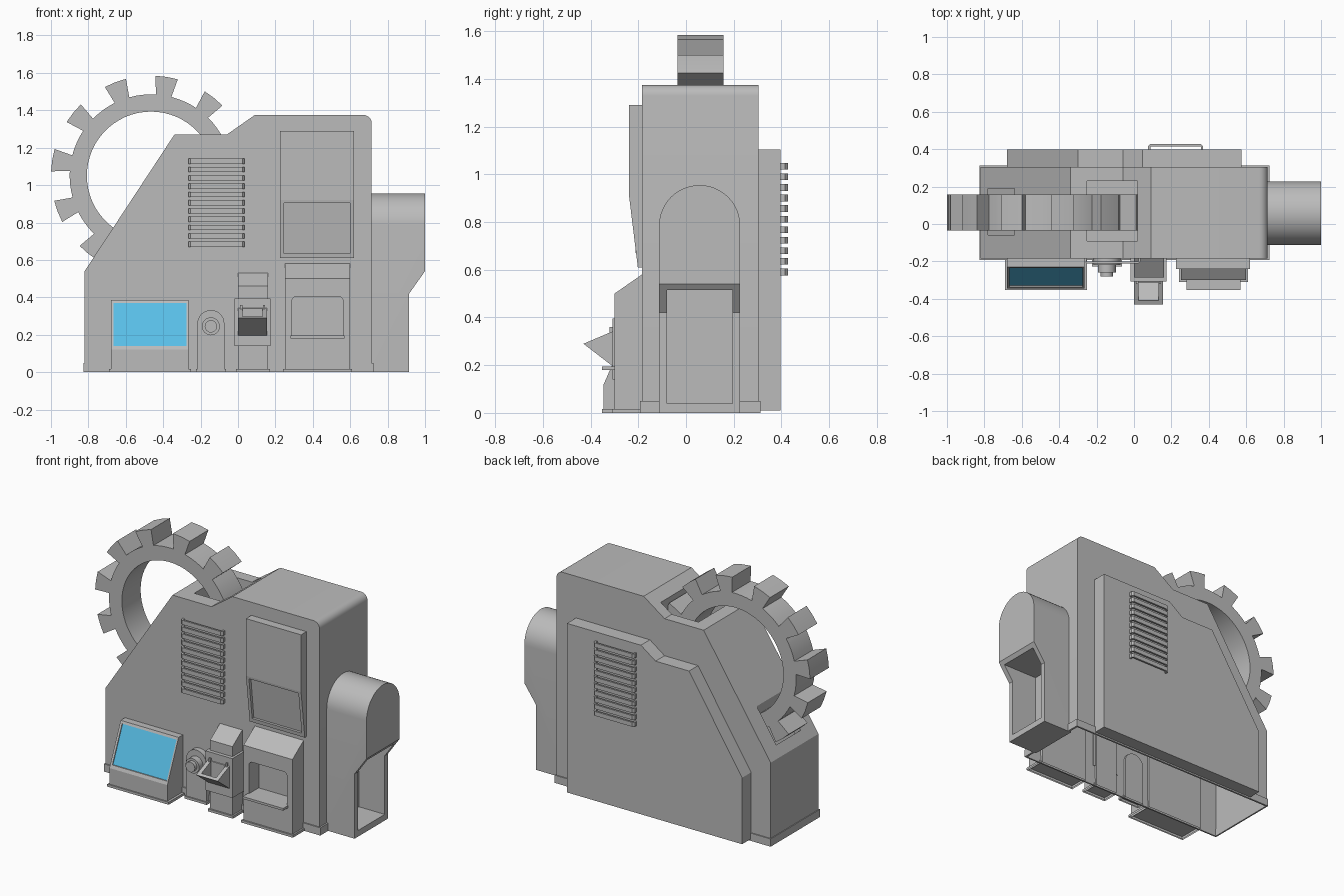
import bpy, bmesh, math
from mathutils import Vector

cube = bpy.data.objects.get("Cube")
if cube:
    bpy.data.objects.remove(cube)


def material(name, rgb):
    m = bpy.data.materials.new(name)
    m.use_nodes = True
    m.diffuse_color = (*rgb, 1)
    m.node_tree.nodes["Principled BSDF"].inputs["Base Color"].default_value = (*rgb, 1)
    return m


GREY = material("casing grey", (0.5, 0.5, 0.5))
BLUE = material("screen blue", (0.1, 0.52, 0.8))


def prism(name, pts, a, b, axis="y", mat=GREY):
    """Extrude a 2D outline from a to b; outline is yz for x, xz for y, xy for z."""
    place = {"x": lambda p, t: (t, p[0], p[1]),
             "y": lambda p, t: (p[0], t, p[1]),
             "z": lambda p, t: (p[0], p[1], t)}[axis]
    bm = bmesh.new()
    face = bm.faces.new([bm.verts.new(place(p, a)) for p in pts])
    ext = bmesh.ops.extrude_face_region(bm, geom=[face])
    moved = [v for v in ext["geom"] if isinstance(v, bmesh.types.BMVert)]
    bmesh.ops.translate(bm, verts=moved, vec=Vector(place((0, 0), b - a)))
    bmesh.ops.recalc_face_normals(bm, faces=bm.faces)
    mesh = bpy.data.meshes.new(name)
    bm.to_mesh(mesh)
    bm.free()
    mesh.materials.append(mat)
    ob = bpy.data.objects.new(name, mesh)
    bpy.context.collection.objects.link(ob)
    return ob


def box(name, x0, x1, y0, y1, z0, z1):
    return prism(name, [(x0, z0), (x1, z0), (x1, z1), (x0, z1)], y0, y1)


def arc(cx, cz, r, start, end, n):
    steps = [math.radians(start + (end - start) * i / n) for i in range(n + 1)]
    return [(cx + r * math.cos(t), cz + r * math.sin(t)) for t in steps]


def cut(ob, cutter):
    """Subtract the cutter for good and remove it."""
    mod = ob.modifiers.new("cut", "BOOLEAN")
    mod.object, mod.operation, mod.solver = cutter, "DIFFERENCE", "EXACT"
    dg = bpy.context.evaluated_depsgraph_get()
    mesh = bpy.data.meshes.new_from_object(ob.evaluated_get(dg))
    ob.modifiers.clear()
    ob.data = mesh
    bpy.data.objects.remove(cutter)


def open_bottom(ob):
    bm = bmesh.new()
    bm.from_mesh(ob.data)
    low = [f for f in bm.faces if f.normal.z < -0.9 and f.calc_center_median().z < 0.001]
    bmesh.ops.delete(bm, geom=low, context="FACES")
    bm.to_mesh(ob.data)
    bm.free()


def smooth(ob):
    bpy.ops.object.select_all(action="DESELECT")
    ob.select_set(True)
    bpy.context.view_layer.objects.active = ob
    bpy.ops.object.shade_smooth_by_angle(angle=math.radians(25))


# Main casing, hollow below, with two slots for the gear
body = prism("body", [(-0.82, 0), (-0.82, 0.54), (-0.34, 1.27), (-0.06, 1.27), (0.09, 1.375)]
             + arc(0.67, 1.33, 0.045, 90, 0, 6) + [(0.715, 0)], -0.185, 0.305)
cut(body, box("slot", -0.25, 0.02, -0.09, 0.23, 1.17, 1.5))
cut(body, prism("slot", [(-0.78, 0.5), (-0.64, 0.72), (-0.64, 0.95), (-0.78, 0.95)], -0.06, 0.19))
open_bottom(body)
smooth(body)

# Skirt around the foot of the casing
box("skirt_front", -0.825, 0.725, -0.193, -0.183, 0, 0.05)
box("skirt_back", -0.825, 0.725, 0.3, 0.312, 0, 0.05)
box("skirt_right", -0.825, -0.815, -0.19, 0.31, 0, 0.05)
box("skirt_left", 0.712, 0.725, -0.19, 0.31, 0, 0.05)

# Back cover
prism("back_cover", [(-0.68, 0.01), (-0.68, 0.44), (-0.3, 1.03), (-0.06, 1.03), (0.045, 1.105),
                     (0.575, 1.105), (0.575, 0.01)], 0.29, 0.397)

# Gear, trimmed where it would run on inside the casing
GX, GZ = -0.465, 1.05
outline = []
for k in range(12):
    mid = 21 + 30 * k
    outline += arc(GX, GZ, 0.435, mid - 20, mid - 5.5, 3)
    outline += arc(GX, GZ, 0.535, mid - 6.5, mid + 6.5, 2)
    outline += arc(GX, GZ, 0.435, mid + 5.5, mid + 8, 1)
gear = prism("gear", outline, -0.035, 0.157)
cut(gear, prism("bore", arc(GX, GZ, 0.343, 0, 354, 59), -0.2, 0.3))
cut(gear, prism("trim", [(-0.9, 0.28), (-0.34, 1.13), (0.2, 1.13), (0.2, 0.28)], -0.2, 0.3))
smooth(gear)


# Vent slats: flat bars with legs bent back to the wall
def vent(name, x0, x1, wall, out, z0):
    d = 0.012 if out > 0 else -0.012
    tip, t, c = wall + out, 0.012, 0.012
    pts = [(x0, wall), (x0, tip - d), (x0 + c, tip), (x1 - c, tip), (x1, tip - d), (x1, wall),
           (x1 - t, wall), (x1 - t, tip - d), (x0 + t, tip - d), (x0 + t, wall)]
    for k in range(11):
        z = z0 + 0.0443 * k
        prism(f"{name}_{k + 1}", pts, z, z + 0.028, "z")


vent("front_slat", -0.265, 0.035, -0.185, -0.027, 0.67)
vent("back_slat", 0.075, 0.37, 0.397, 0.03, 0.577)

# Side chute with arched top and a pick-up opening
chute = prism("side_chute", [(-0.113, 0)] + arc(0.057, 0.785, 0.17, 180, 0, 24) + [(0.227, 0)],
              0.7, 1.0, "x")
cut(chute, prism("step", [(1.0, 0.54), (0.915, 0.42), (0.915, -0.1), (1.2, -0.1), (1.2, 0.54)],
                 -0.4, 0.5))
cut(chute, box("mouth", 0.73, 1.1, -0.08, 0.195, 0.04, 0.515))
smooth(chute)

# Upper panel with a sloping recessed window
panel = prism("upper_panel", [(-0.17, 0.61), (-0.202, 0.61), (-0.24, 0.92), (-0.24, 1.29),
                              (-0.17, 1.29)], 0.225, 0.62, "x")
cut(panel, prism("window", [(-0.3, 0.635), (-0.188, 0.635), (-0.218, 0.905), (-0.3, 0.905)],
                 0.245, 0.6, "x"))

# Dispenser with rounded opening and tray
dispenser = prism("dispenser", [(-0.17, 0), (-0.3, 0), (-0.3, 0.5), (-0.185, 0.58), (-0.17, 0.58)],
                  0.25, 0.6, "x")
cut(dispenser, prism("opening", [(0.288, 0.19)] + arc(0.313, 0.38, 0.025, 180, 90, 5)
                     + arc(0.537, 0.38, 0.025, 90, 0, 5) + [(0.562, 0.19)], -0.4, -0.195))
open_bottom(dispenser)
box("dispenser_tray", 0.28, 0.57, -0.352, -0.2, 0.18, 0.195)


# Screen console, tilted face
def tilt(z, depth):
    return (-0.345 + 0.434 * (z - 0.12) + depth, z)


console = prism("screen_console", [(-0.17, 0), (-0.345, 0), (-0.345, 0.12), (-0.23, 0.385),
                                   (-0.17, 0.385)], -0.68, -0.265, "x")
cut(console, prism("recess", [tilt(0.14, 0.012), tilt(0.37, 0.012), tilt(0.37, -0.1),
                              tilt(0.14, -0.1)], -0.665, -0.275, "x"))
open_bottom(console)
prism("screen", [tilt(0.14, 0.013), tilt(0.37, 0.013), tilt(0.37, 0.007), tilt(0.14, 0.007)],
      -0.665, -0.275, "x", BLUE)

# Arched button plate, collar and button
plate = prism("button_plate", [(-0.217, 0)] + arc(-0.145, 0.26, 0.072, 180, 0, 16)
              + [(-0.073, 0)], -0.22, -0.17)
open_bottom(plate)
collar = prism("button_collar", arc(-0.145, 0.245, 0.048, 0, 345, 23), -0.26, -0.2)
button = prism("button", arc(-0.145, 0.245, 0.033, 0, 345, 23), -0.282, -0.2)
for part in (plate, collar, button):
    smooth(part)

# Coin unit: column, housing and open hopper
column = prism("coin_column", [(-0.17, 0), (-0.285, 0), (-0.285, 0.46), (-0.185, 0.53),
                               (-0.17, 0.53)], 0.0, 0.16, "x")
open_bottom(column)
box("coin_housing", -0.018, 0.175, -0.308, -0.18, 0.14, 0.395)
hopper = prism("coin_hopper", [(-0.3, 0.345), (-0.43, 0.29), (-0.3, 0.19)], 0.0, 0.155, "x")
cut(hopper, prism("pocket", [(-0.312, 0.4), (-0.41, 0.4), (-0.41, 0.292), (-0.312, 0.22)],
                  0.025, 0.13, "x"))
for x in (0.012, 0.133):
    box("coin_guide", x, x + 0.012, -0.32, -0.3, 0.29, 0.36)

# Feet under the front units
for name, x0, x1, y in (("console_foot", -0.69, -0.25, -0.353), ("button_foot", -0.225, -0.065, -0.228),
                        ("coin_foot", -0.01, 0.17, -0.295), ("dispenser_foot", 0.24, 0.61, -0.31)):
    open_bottom(box(name, x0, x1, y, -0.18, 0, 0.016))
